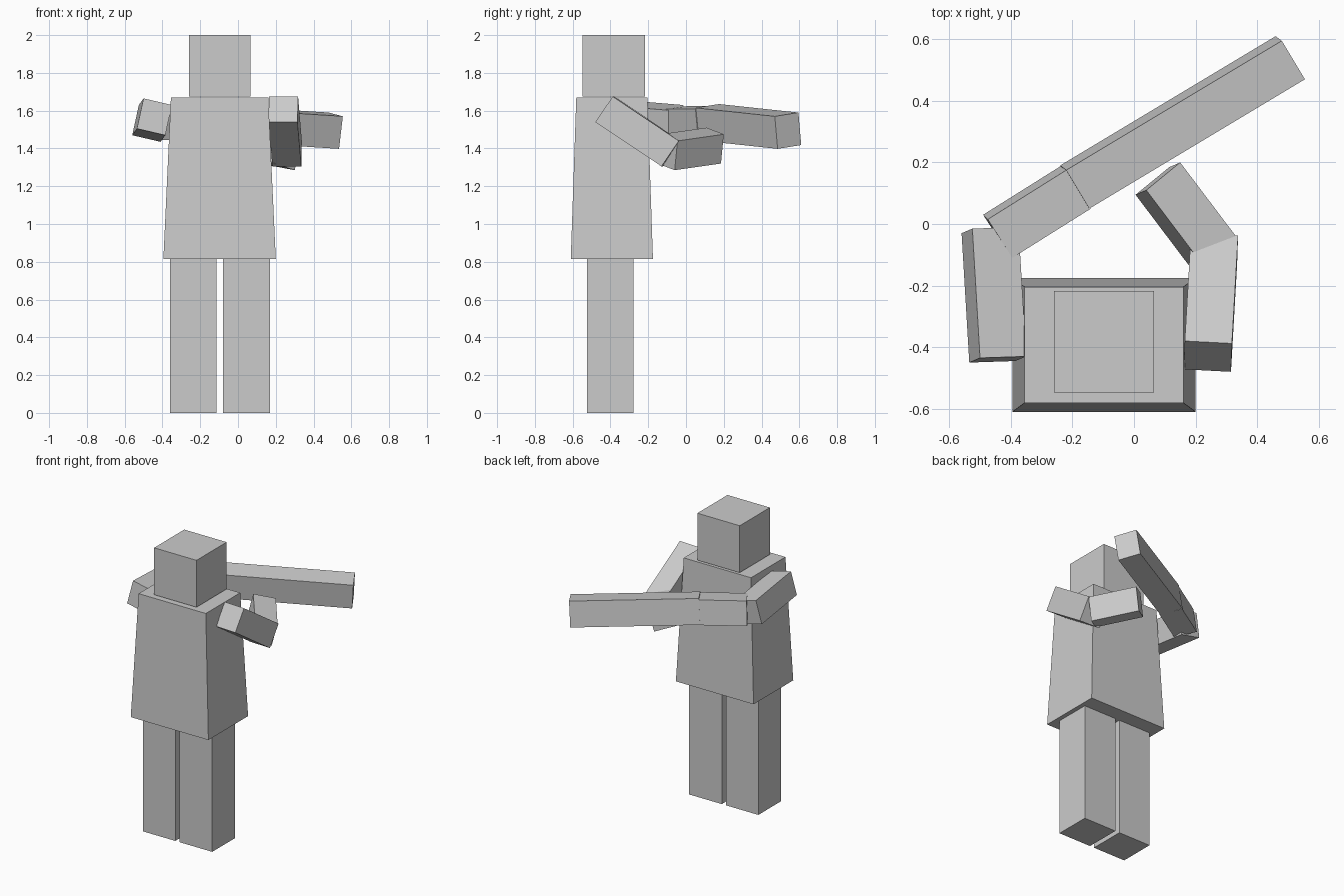
import bpy
import bmesh
from mathutils import Matrix, Vector

default = bpy.data.objects.get("Cube")
if default:
    bpy.data.objects.remove(default, do_unlink=True)

# Single plain grey
grey = bpy.data.materials.new("plain_grey")
grey.use_nodes = True
grey.diffuse_color = (0.6, 0.6, 0.6, 1)
grey.node_tree.nodes["Principled BSDF"].inputs["Base Color"].default_value = (0.6, 0.6, 0.6, 1)


def block(name, corner, length, width, height, taper=None):
    """Box spanned by three edge vectors from a corner; taper scales its top."""
    bm = bmesh.new()
    bmesh.ops.create_cube(bm, size=1)
    if taper:
        for v in bm.verts:
            if v.co.z > 0:
                v.co.x *= taper[0]
                v.co.y *= taper[1]
    bmesh.ops.translate(bm, verts=bm.verts, vec=(0.5, 0.5, 0.5))
    axes = Matrix((length, width, height)).transposed().to_4x4()
    bm.transform(Matrix.Translation(Vector(corner)) @ axes)
    bmesh.ops.recalc_face_normals(bm, faces=bm.faces)
    mesh = bpy.data.meshes.new(name)
    bm.to_mesh(mesh)
    bm.free()
    mesh.materials.append(grey)
    obj = bpy.data.objects.new(name, mesh)
    bpy.context.collection.objects.link(obj)
    return obj


def upright(name, corner, size, taper=None):
    x, y, z = size
    return block(name, corner, (x, 0, 0), (0, y, 0), (0, 0, z), taper)


# Head, tapered torso and legs
upright("head", (-0.26, -0.547, 1.675), (0.325, 0.33, 0.325))
upright("torso", (-0.395, -0.61, 0.815), (0.595, 0.435, 0.855), (0.866, 0.866))
upright("right_leg", (-0.36, -0.525, 0), (0.247, 0.247, 0.815))
upright("left_leg", (-0.08, -0.525, 0), (0.25, 0.247, 0.815))

# Right arm, reaching back and folded across behind the body
block("right_upper_arm", (-0.5, -0.435, 1.665),
      (-0.025, 0.42, -0.035), (0.15, 0.005, -0.035), (-0.035, -0.015, -0.16))
block("right_forearm", (-0.475, 0.015, 1.625),
      (0.255, 0.16, 0), (0.08, -0.125, -0.015), (-0.015, 0.015, -0.165))

# Long bar carried on from the right forearm
block("long_bar", (-0.22, 0.175, 1.635),
      (0.70, 0.42, -0.045), (0.075, -0.125, -0.02), (-0.02, 0.015, -0.172))

# Left arm, bent at the elbow
block("left_upper_arm", (0.165, -0.38, 1.675),
      (0.02, 0.35, -0.235), (0.153, -0.008, 0), (-0.003, -0.092, -0.135))
block("left_forearm", (0.335, -0.045, 1.44),
      (-0.185, 0.245, 0.035), (-0.11, -0.09, 0.035), (-0.035, -0.015, -0.155))
